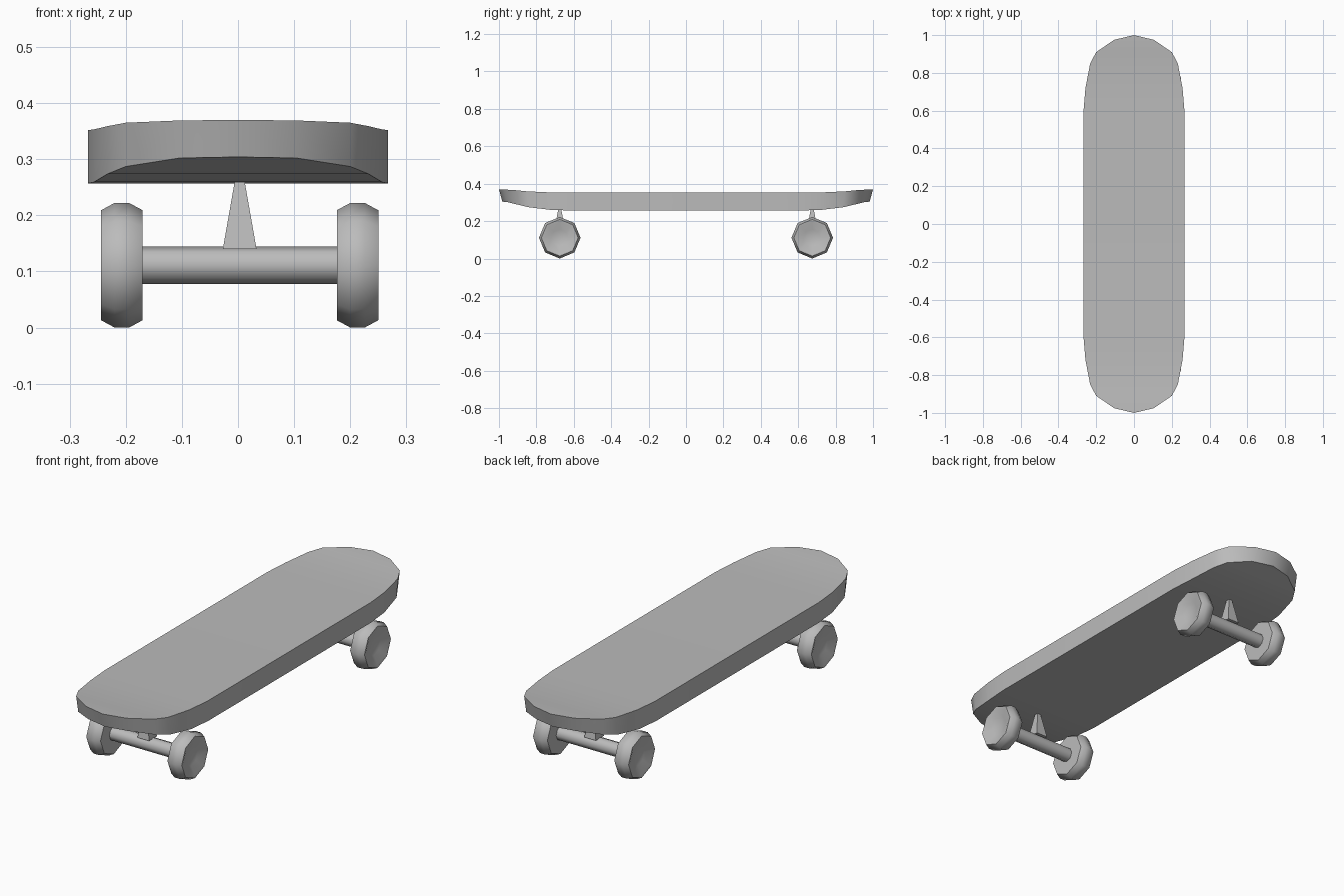
import bpy, bmesh, math
from mathutils import Matrix

cube = bpy.data.objects.get("Cube")
if cube:
    bpy.data.objects.remove(cube, do_unlink=True)

GREY = (0.5, 0.5, 0.5, 1)
grey = bpy.data.materials.new("plain grey")
grey.use_nodes = True
grey.diffuse_color = GREY
grey.node_tree.nodes["Principled BSDF"].inputs["Base Color"].default_value = GREY


def finish(name, bm, angle):
    """Turn a bmesh into a shaded object."""
    bmesh.ops.recalc_face_normals(bm, faces=bm.faces)
    mesh = bpy.data.meshes.new(name)
    bm.to_mesh(mesh)
    bm.free()
    mesh.materials.append(grey)
    obj = bpy.data.objects.new(name, mesh)
    bpy.context.collection.objects.link(obj)
    bpy.ops.object.select_all(action="DESELECT")
    obj.select_set(True)
    bpy.context.view_layer.objects.active = obj
    bpy.ops.object.shade_smooth_by_angle(angle=math.radians(angle))
    return obj


def make_deck():
    # Stations from mid-length to nose: y, half width, top z, bottom z, bottom y
    half = [
        (0.60, 0.267, 0.352, 0.257, 0.60),
        (0.72, 0.257, 0.353, 0.259, 0.715),
        (0.85, 0.232, 0.359, 0.274, 0.84),
        (0.91, 0.200, 0.365, 0.287, 0.895),
        (0.975, 0.105, 0.369, 0.302, 0.957),
        (1.00, 0.0, 0.370, 0.304, 0.982),
    ]
    tail = [(-y, w, t, b, -yb) for y, w, t, b, yb in reversed(half)]
    bm = bmesh.new()
    rows = []
    for y, w, top, bottom, yb in tail + half:
        sides = (-w, w) if w else (0,)
        tops = [bm.verts.new((x, y, top)) for x in sides]
        lows = [bm.verts.new((x, yb, bottom)) for x in sides]
        rows.append((tops, lows))
    for (ta, la), (tb, lb) in zip(rows, rows[1:]):
        bm.faces.new(ta + tb[::-1])
        bm.faces.new(la + lb[::-1])
        for i in (0, -1):
            bm.faces.new((ta[i], tb[i], lb[i], la[i]))
    return finish("deck", bm, 40)


def lathe(name, profile, location, facing=1, sides=8):
    """Spin (x, radius) points around the x axis."""
    bm = bmesh.new()
    rings = []
    for x, r in profile:
        count = sides if r else 1
        ring = []
        for k in range(count):
            a = 2 * math.pi * k / sides
            ring.append(bm.verts.new((x * facing, r * math.sin(a), r * math.cos(a))))
        rings.append(ring)
    for a, b in zip(rings, rings[1:]):
        for k in range(sides):
            n = (k + 1) % sides
            corners = [a[k % len(a)], a[n % len(a)], b[n % len(b)], b[k % len(b)]]
            bm.faces.new(list(dict.fromkeys(corners)))
    bmesh.ops.translate(bm, verts=bm.verts, vec=location)
    return finish(name, bm, 50)


# Wheel section from the inner hub to the dished outer face
WHEEL = [(-0.037, 0), (-0.037, 0.098), (-0.013, 0.111), (0.013, 0.111),
         (0.037, 0.098), (0.035, 0.086), (0.018, 0.045), (0.016, 0)]
AXLE = [(-0.18, 0), (-0.18, 0.033), (0.18, 0.033), (0.18, 0)]
CENTRE_X = 0.003
AXLE_Z = 0.111

make_deck()
for end, y in (("front", -0.675), ("back", 0.675)):
    lathe(end + "_axle", AXLE, (CENTRE_X, y, AXLE_Z))
    for side, s in (("left", 1), ("right", -1)):
        lathe(f"{end}_{side}_wheel", WHEEL, (CENTRE_X + s * 0.21, y, AXLE_Z), s)
    # Tapered square post between axle and deck
    bm = bmesh.new()
    turn = Matrix.Rotation(math.pi / 4, 4, "Z")
    bmesh.ops.create_cone(bm, cap_ends=True, segments=4, radius1=0.03 * math.sqrt(2),
                          radius2=0.008 * math.sqrt(2), depth=0.125, matrix=turn)
    bmesh.ops.translate(bm, verts=bm.verts, vec=(CENTRE_X, y, 0.2025))
    finish(end + "_post", bm, 30)
